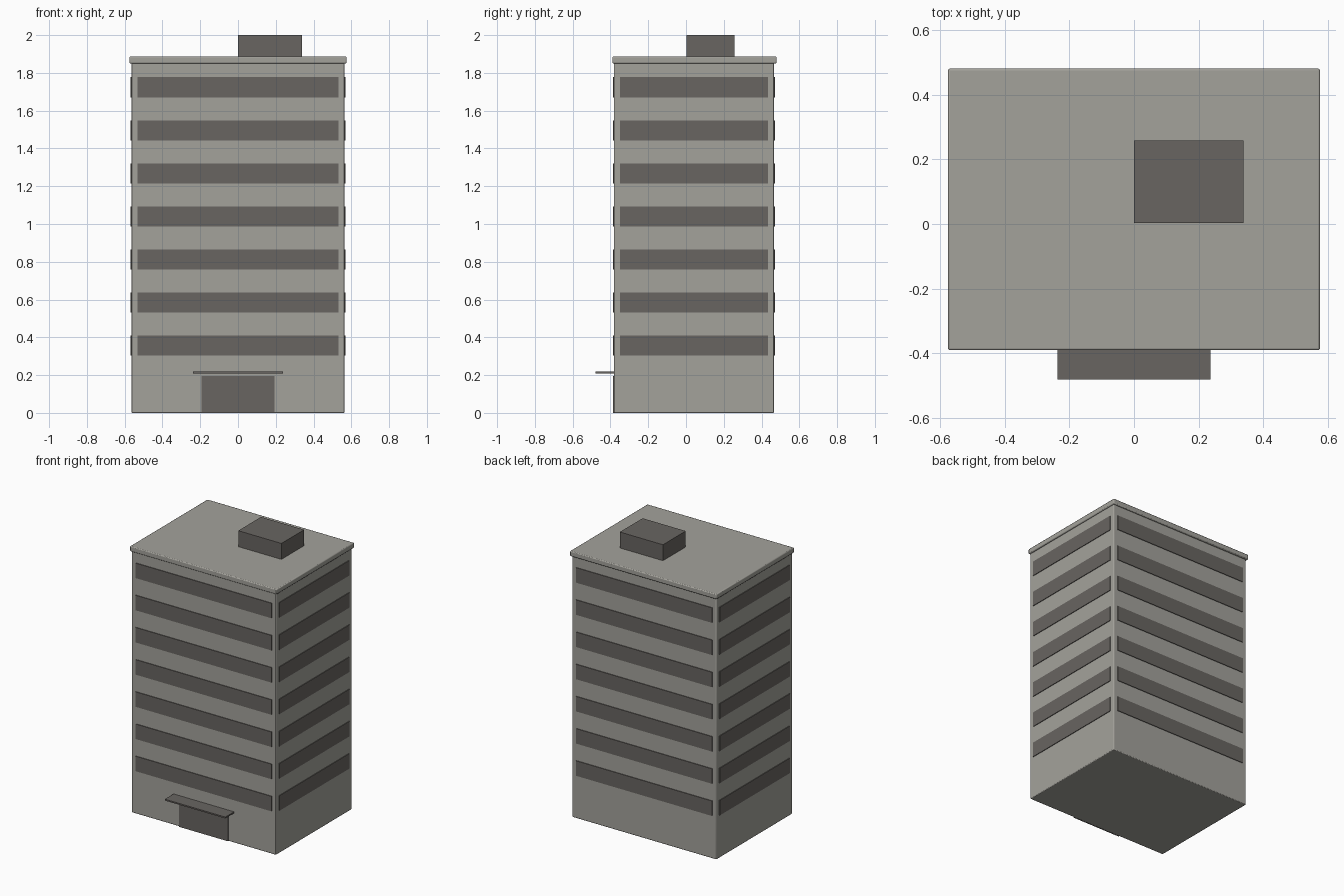
import bpy

if "Cube" in bpy.data.objects:
    bpy.data.objects.remove(bpy.data.objects["Cube"])


def material(name, rgb):
    m = bpy.data.materials.new(name)
    m.diffuse_color = (*rgb, 1)
    m.use_nodes = True
    m.node_tree.nodes["Principled BSDF"].inputs["Base Color"].default_value = m.diffuse_color
    return m


CONCRETE = material("pale_concrete", (0.37, 0.362, 0.33))
DARK = material("dark_glass", (0.14, 0.13, 0.12))


def box(name, x, y, z, mat, bevel=0):
    """Box given by its (min, max) range on each axis."""
    bpy.ops.mesh.primitive_cube_add(size=1)
    o = bpy.context.object
    o.name = name
    for v in o.data.vertices:
        v.co = [r[0] if c < 0 else r[1] for c, r in zip(v.co, (x, y, z))]
    o.data.materials.append(mat)
    if bevel:
        b = o.modifiers.new("soft_edges", "BEVEL")
        b.width, b.segments = bevel, 2
        bpy.ops.object.shade_smooth_by_angle()
    return o


# Main block extents
X, Y0, Y1 = 0.565, -0.382, 0.467
OUT, IN = 0.005, 0.003   # plate projection and embedding
INSET = 0.032            # gap between window band and wall corner

box("tower_block", (-X, X), (Y0, Y1), (0, 1.855), CONCRETE, 0.005)
box("roof_slab", (-0.575, 0.575), (-0.39, 0.48), (1.85, 1.887), CONCRETE, 0.006)
box("roof_plant_room", (0, 0.338), (0.003, 0.258), (1.88, 2.0), DARK)

# Window bands on all four sides of seven floors
for i in range(7):
    z = (0.303 + 0.228 * i, 0.409 + 0.228 * i)
    wx = (-X + INSET, X - INSET)
    wy = (Y0 + INSET, Y1 - INSET)
    box(f"front_window_band_{i + 1}", wx, (Y0 - OUT, Y0 + IN), z, DARK)
    box(f"back_window_band_{i + 1}", wx, (Y1 - IN, Y1 + OUT), z, DARK)
    box(f"right_window_band_{i + 1}", (X - IN, X + OUT), wy, z, DARK)
    box(f"left_window_band_{i + 1}", (-X - OUT, -X + IN), wy, z, DARK)

# Entrance
box("entrance_door", (-0.193, 0.193), (Y0 - OUT, Y0 + IN), (0, 0.195), DARK)
box("entrance_canopy", (-0.237, 0.237), (-0.48, Y0 + IN), (0.209, 0.219), DARK)
